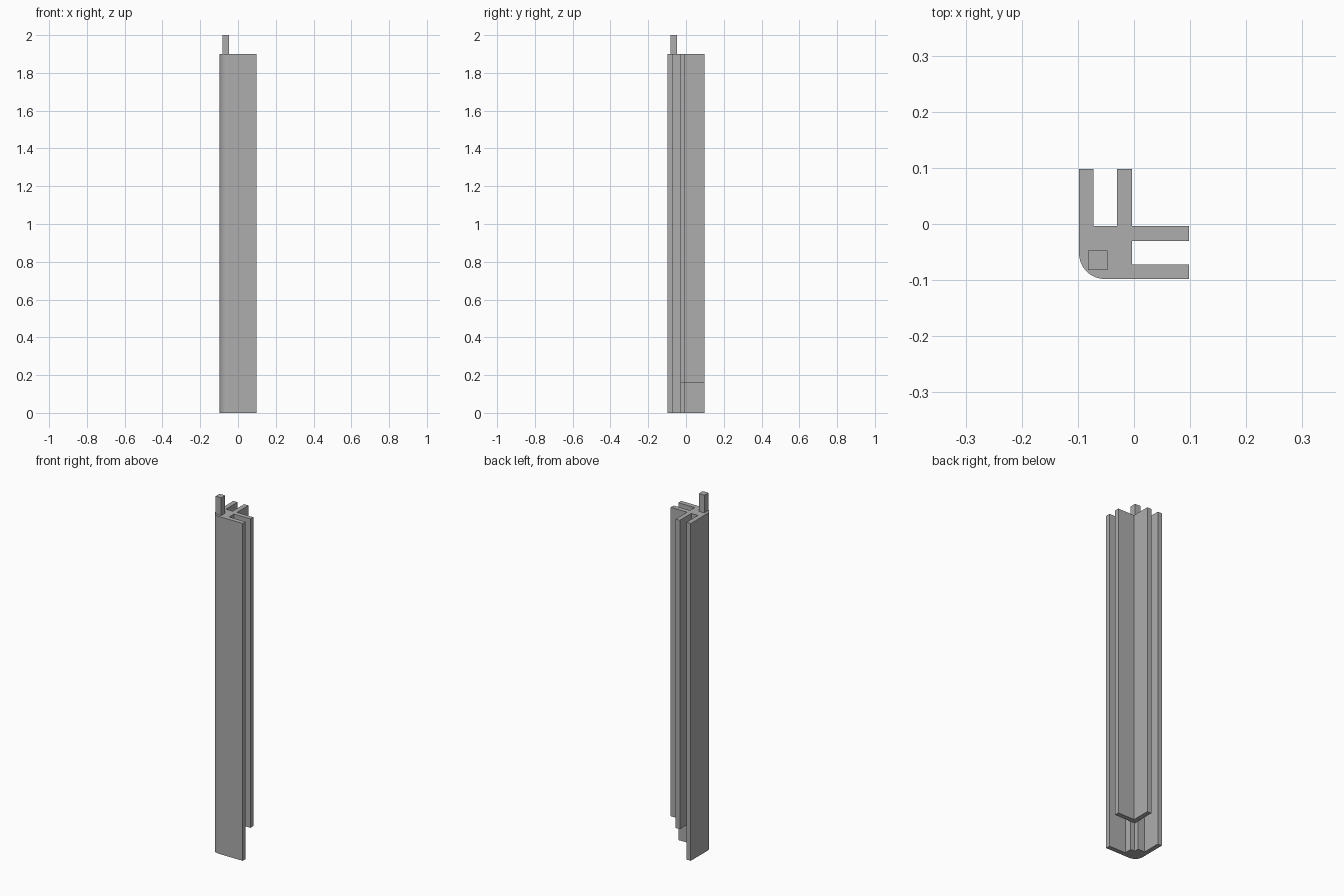
import bpy
import bmesh
from math import sin, cos, pi, radians

cube = bpy.data.objects.get("Cube")
if cube:
    bpy.data.objects.remove(cube, do_unlink=True)

grey = bpy.data.materials.new("plain grey")
grey.use_nodes = True
GREY = (0.42, 0.42, 0.42, 1)
grey.diffuse_color = GREY
grey.node_tree.nodes["Principled BSDF"].inputs["Base Color"].default_value = GREY

HALF = 0.098      # outer half width
INNER = -0.004    # back edge of the core
WALL = 0.026      # flange thickness
TOP = 1.9
STEP = 0.16       # height where the inner flanges begin
ROUND = 0.046     # outer corner radius


def extrude_profile(name, points, z0, z1):
    """Extrude a counter-clockwise outline from z0 up to z1."""
    bm = bmesh.new()
    base = bm.faces.new([bm.verts.new((x, y, z0)) for x, y in points])
    new = bmesh.ops.extrude_face_region(bm, geom=[base], use_keep_orig=True)["geom"]
    verts = [g for g in new if isinstance(g, bmesh.types.BMVert)]
    bmesh.ops.translate(bm, verts=verts, vec=(0, 0, z1 - z0))
    bmesh.ops.recalc_face_normals(bm, faces=bm.faces)
    mesh = bpy.data.meshes.new(name)
    bm.to_mesh(mesh)
    bm.free()
    mesh.materials.append(grey)
    obj = bpy.data.objects.new(name, mesh)
    bpy.context.collection.objects.link(obj)
    bpy.ops.object.select_all(action="DESELECT")
    obj.select_set(True)
    bpy.context.view_layer.objects.active = obj
    bpy.ops.object.shade_smooth_by_angle(angle=radians(30))
    return obj


def mirrored(half):
    """Complete an outline that is symmetric across the x = y diagonal."""
    return half + [(y, x) for x, y in reversed(half) if x != y]


# Core with the two outer flanges and a rounded outside corner
notch = INNER - WALL
slot = -HALF + WALL
arc_centre = -HALF + ROUND
arc = [(arc_centre + ROUND * cos(a), arc_centre + ROUND * sin(a))
       for a in (1.25 * pi + 0.25 * pi * i / 8 for i in range(1, 9))]
tip = arc_centre - ROUND * cos(pi / 4)
half_body = [(tip, tip)] + arc + [
    (HALF, -HALF), (HALF, slot), (INNER, slot), (INNER, notch), (notch, notch)]
extrude_profile("corner_post_body", mirrored(half_body), 0, TOP)

# Shorter L-shaped inner flanges
half_angle = [(notch, notch), (HALF, notch), (HALF, INNER), (INNER, INNER)]
extrude_profile("inner_flanges", mirrored(half_angle), STEP, TOP)

# Square locating pin on the top
near, far = -0.082, -0.047
extrude_profile("top_pin", [(near, near), (far, near), (far, far), (near, far)], TOP, 2)
